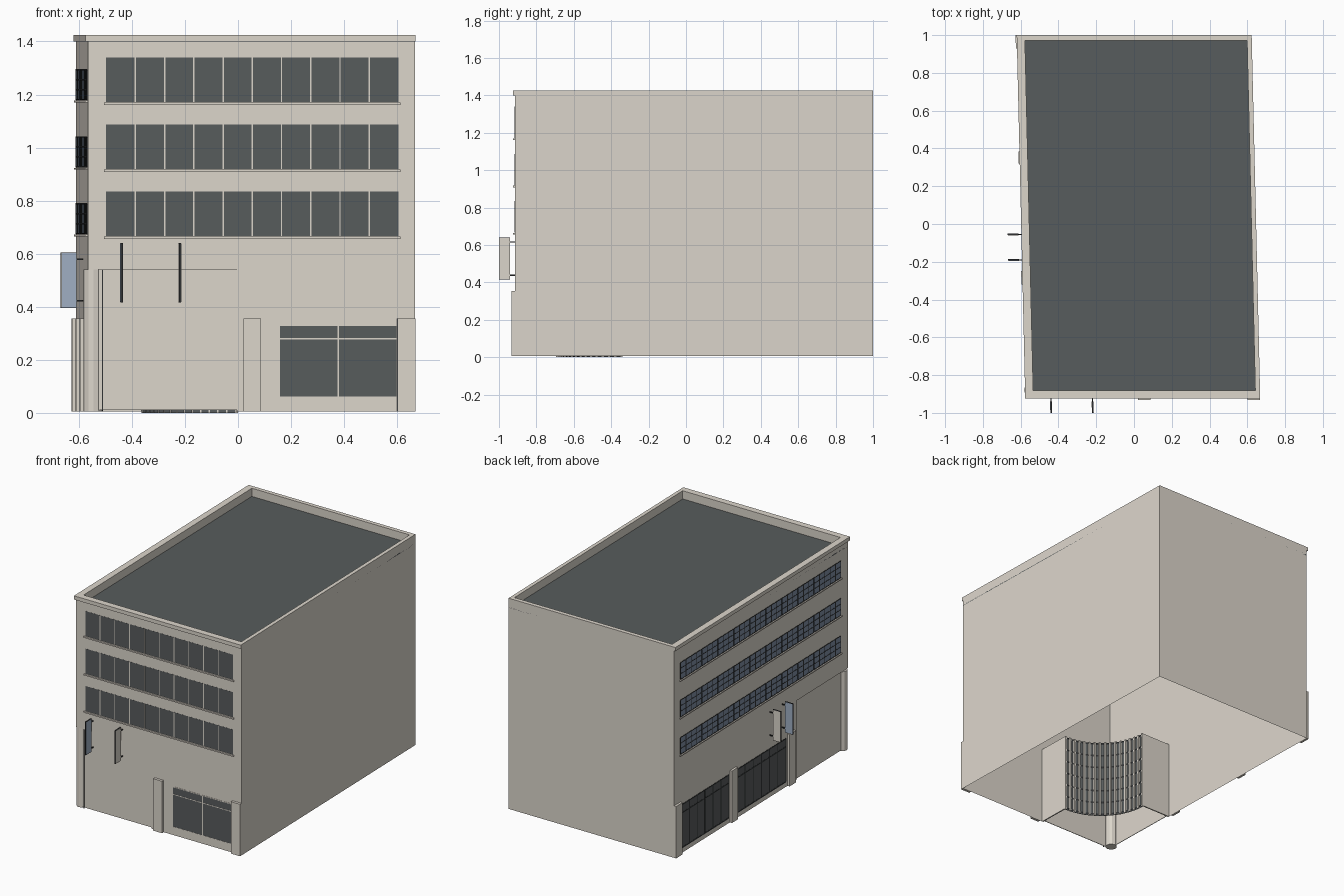
import bpy, bmesh, math

cube = bpy.data.objects.get("Cube")
if cube:
    bpy.data.objects.remove(cube, do_unlink=True)


def material(name, rgb):
    m = bpy.data.materials.new(name)
    m.use_nodes = True
    m.diffuse_color = (*rgb, 1)
    m.node_tree.nodes["Principled BSDF"].inputs["Base Color"].default_value = (*rgb, 1)
    return m


STONE = material("warm stone", (0.715, 0.67, 0.6))
ROOF = material("dark roof felt", (0.097, 0.108, 0.109))
GLASS = material("grey glass", (0.097, 0.106, 0.108))
BLUE_GLASS = material("blue glass", (0.21, 0.27, 0.37))
DARK = material("dark metal", (0.03, 0.032, 0.034))
BLUE = material("sign blue", (0.35, 0.43, 0.55))

# Plan limits before the side walls are slanted
L, R, F, B = -0.566, 0.668, -0.915, 1.0
BASE, BAND_Z, TOP, ROOF_Z, ENTRY_TOP = 0.005, 1.40, 1.425, 1.37, 0.54
RAD, CY, STEPS = 0.35, -0.345, 16
GAP = 0.0004


def finish(name, bm, mat):
    """Slant the plan slightly and turn the mesh into an object."""
    for v in bm.verts:
        v.co.x -= 0.0235 * (v.co.y - F)
    bmesh.ops.recalc_face_normals(bm, faces=bm.faces)
    mesh = bpy.data.meshes.new(name)
    bm.to_mesh(mesh)
    bm.free()
    mesh.materials.append(mat)
    obj = bpy.data.objects.new(name, mesh)
    bpy.context.collection.objects.link(obj)


def add_box(bm, x, y, z):
    for v in bmesh.ops.create_cube(bm, size=1)["verts"]:
        for i, (lo, hi) in enumerate((x, y, z)):
            v.co[i] = lo if v.co[i] < 0 else hi


def boxes(name, mat, items):
    bm = bmesh.new()
    for item in items:
        add_box(bm, *item)
    finish(name, bm, mat)


def front(a, b, z0, z1, depth):
    return (a, b), (F - depth, F - GAP), (z0, z1)


def left(a, b, z0, z1, depth):
    return (L - depth, L - GAP), (a, b), (z0, z1)


def spread(a, b, n):
    return [a + (b - a) * i / n for i in range(n + 1)]


def uprights(side, positions, z0, z1, w, depth):
    return [side(p - w, p + w, z0, z1, depth) for p in positions]


def rails(side, a, b, heights, w, depth):
    return [side(a, b, z - w, z + w, depth) for z in heights]


def ring(x0, y0, z0, z1):
    """Wall ring around the roof, from the given outer street sides."""
    xi, xj, yi, yj = L + 0.033, R - 0.025, F + 0.033, B - 0.028
    return [((x0, xi), (y0, B), (z0, z1)), ((xj, R), (y0, B), (z0, z1)),
            ((xi, xj), (y0, yi), (z0, z1)), ((xi, xj), (yj, B), (z0, z1))]


# Main walls: a hollow shell, open underneath and at the entrance corner
bm = bmesh.new()


def wall(outline, place):
    bm.faces.new([bm.verts.new(place(a, z)) for a, z in outline])


def notched(edge, end, stop):
    return [(stop, BASE), (stop, ENTRY_TOP), (edge, ENTRY_TOP), (edge, ROOF_Z),
            (end, ROOF_Z), (end, BASE)]


def plain(a, b):
    return [(a, BASE), (b, BASE), (b, ROOF_Z), (a, ROOF_Z)]


wall(notched(L, R, 0), lambda a, z: (a, F, z))
wall(notched(F, B, CY), lambda a, z: (L, a, z))
wall(plain(F, B), lambda a, z: (R, a, z))
wall(plain(L, R), lambda a, z: (a, B, z))
bmesh.ops.remove_doubles(bm, verts=bm.verts, dist=0.0001)
finish("main_walls", bm, STONE)

# Roof, parapet and its projecting band on the two street sides
boxes("flat_roof", ROOF, [((L, R), (F, B), (ROOF_Z - 0.01, ROOF_Z))])
boxes("parapet", STONE, ring(L, F, ROOF_Z, BAND_Z))
boxes("parapet_band", STONE, ring(L - 0.01, F - 0.01, BAND_Z, TOP))

# Upper window strips on three floors
for floor, z in enumerate((0.667, 0.919, 1.172), 1):
    tag = f"floor_{floor}"
    z1 = z + 0.168
    boxes(f"{tag}_front_glass", GLASS, [front(-0.497, 0.605, z, z1, 0.001)])
    boxes(f"{tag}_front_bars", STONE,
          uprights(front, spread(-0.497, 0.605, 10)[1:-1], z, z1, 0.0025, 0.002))
    boxes(f"{tag}_front_sill", STONE, [front(-0.505, 0.612, z - 0.011, z - 0.002, 0.009)])
    z0, z1 = z + 0.009, z + 0.121
    boxes(f"{tag}_side_glass", BLUE_GLASS, [left(-0.835, 0.93, z0, z1, 0.0014)])
    boxes(f"{tag}_side_bars", DARK,
          uprights(left, spread(-0.835, 0.93, 30), z0, z1, 0.0035, 0.0024)
          + rails(left, -0.835, 0.93, spread(z0, z1, 3), 0.0025, 0.0024))
    boxes(f"{tag}_side_sill", STONE, [left(-0.845, 0.94, z - 0.002, z + 0.005, 0.009)])

# Ground floor shop windows
boxes("front_shop_glass", GLASS, [front(0.155, 0.6, 0.06, 0.33, 0.001)])
boxes("front_shop_frame", STONE, uprights(front, spread(0.155, 0.6, 2), 0.06, 0.33, 0.003, 0.002)
      + rails(front, 0.155, 0.6, (0.06, 0.28, 0.33), 0.0025, 0.002))
for name, a, b in (("back", 0.4, 0.92), ("middle", -0.23, 0.31)):
    boxes(f"{name}_side_shop_glass", GLASS, [left(a, b, 0.04, 0.33, 0.001)])
    boxes(f"{name}_side_shop_frame", DARK, uprights(left, spread(a, b, 6), 0.04, 0.33, 0.004, 0.002)
          + rails(left, a, b, (0.04, 0.275, 0.33), 0.004, 0.002))

# Pilasters
boxes("front_pilasters", STONE, [front(a, b, BASE, 0.355, 0.018)
                                 for a, b in ((0.02, 0.087), (0.6, R))])
boxes("side_pilasters", STONE, [left(a, b, BASE, 0.355, 0.016)
                                for a, b in ((0.93, B), (0.32, 0.385), (-0.32, -0.25))])

# Closed corner entrance: slightly set back panels, dark joint and round post
SET = 0.006
boxes("entrance_panels", STONE, [((L + SET, 0), (F + SET, F + SET + 0.004), (BASE + 0.005, ENTRY_TOP)),
                                 ((L + SET, L + SET + 0.004), (F + SET, CY), (BASE + 0.005, ENTRY_TOP))])
boxes("entrance_joint", DARK, [((-0.512, -0.508), (F + 0.001, F + SET), (BASE, ENTRY_TOP))])
bm = bmesh.new()
post = bmesh.ops.create_cone(bm, cap_ends=True, segments=12, radius1=0.036, radius2=0.036,
                             depth=ENTRY_TOP - BASE)["verts"]
bmesh.ops.translate(bm, verts=post, vec=(L + 0.021, F + 0.036, (ENTRY_TOP + BASE) / 2))
finish("corner_post", bm, STONE)


# Curved lobby glazing inside the corner
def arc(radius):
    return [(-radius * math.sin(t), CY - radius * math.cos(t))
            for t in spread(0, math.pi / 2, STEPS)]


def curved_band(bm, radius, z0, z1):
    pts = arc(radius)
    for p, q in zip(pts, pts[1:]):
        bm.faces.new([bm.verts.new((*c, z)) for c, z in ((p, z0), (q, z0), (q, z1), (p, z1))])


bm = bmesh.new()
curved_band(bm, RAD, 0, ENTRY_TOP)
finish("lobby_glass", bm, GLASS)
bm = bmesh.new()
for z in spread(0.01, ENTRY_TOP - 0.01, 6):
    curved_band(bm, RAD - 0.006, z - 0.006, z + 0.006)
finish("lobby_rails", bm, DARK)
boxes("lobby_mullions", STONE, [((x - 0.006, x + 0.006), (y - 0.006, y + 0.006), (0, ENTRY_TOP))
                                for x, y in arc(RAD - 0.006)])
boxes("lobby_side_walls", STONE, [((-0.004, 0.004), (F + GAP, CY - RAD), (BASE, ENTRY_TOP)),
                                  ((L + GAP, -RAD), (CY - 0.004, CY + 0.004), (BASE, ENTRY_TOP))])

# Projecting signs with dark edges and brackets
for name, x, mat in (("front_blue", -0.44, BLUE), ("front_stone", -0.22, STONE)):
    boxes(f"{name}_sign_core", DARK, [((x - 0.004, x + 0.004), (-1.0, -0.94), (0.416, 0.64))]
          + [((x - 0.003, x + 0.003), (-0.945, F - GAP), (z, z + 0.006)) for z in (0.435, 0.613)])
    boxes(f"{name}_sign_faces", mat, [((x - 0.005, x + 0.005), (-0.999, -0.941), (0.418, 0.638))])
for name, y, mat in (("side_blue", -0.19, BLUE), ("side_stone", -0.055, STONE)):
    boxes(f"{name}_sign_core", DARK, [((-0.649, -0.591), (y - 0.004, y + 0.004), (0.396, 0.604))]
          + [((-0.594, L - GAP), (y - 0.003, y + 0.003), (z, z + 0.006)) for z in (0.42, 0.576)])
    boxes(f"{name}_sign_faces", mat, [((-0.648, -0.592), (y - 0.005, y + 0.005), (0.398, 0.602))])
